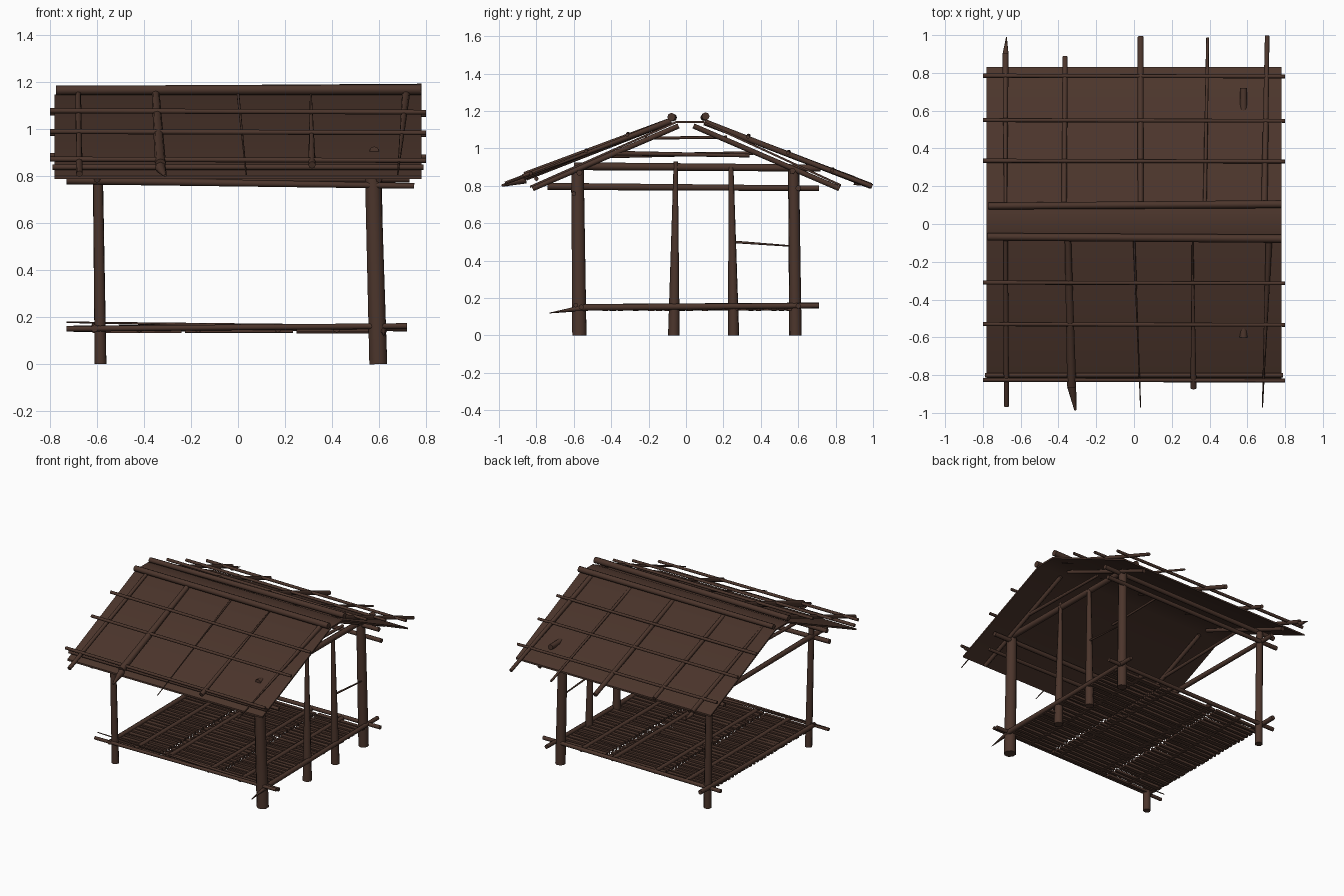
import bpy, bmesh, math, random
from mathutils import Vector, Matrix

random.seed(4)
cube = bpy.data.objects.get("Cube")
if cube:
    bpy.data.objects.remove(cube, do_unlink=True)

wood = bpy.data.materials.new("dark_brown_wood")
wood.use_nodes = True
BROWN = (0.072, 0.036, 0.025, 1)
wood.diffuse_color = BROWN
wood.node_tree.nodes["Principled BSDF"].inputs["Base Color"].default_value = BROWN


def finish(bm, name):
    bmesh.ops.recalc_face_normals(bm, faces=bm.faces)
    mesh = bpy.data.meshes.new(name)
    bm.to_mesh(mesh)
    bm.free()
    for p in mesh.polygons:
        p.use_smooth = True
    mesh.set_sharp_from_angle(angle=math.radians(50))
    mesh.materials.append(wood)
    obj = bpy.data.objects.new(name, mesh)
    bpy.context.scene.collection.objects.link(obj)
    return obj


def add_pole(bm, a, b, r1, r2, sides=8):
    a, b = Vector(a), Vector(b)
    d = b - a
    m = Matrix.Translation((a + b) / 2) @ d.to_track_quat('Z', 'Y').to_matrix().to_4x4()
    bmesh.ops.create_cone(bm, cap_ends=True, segments=sides, radius1=r1,
                          radius2=r2, depth=d.length, matrix=m)


def pole(name, a, b, r1, r2=None):
    bm = bmesh.new()
    add_pole(bm, a, b, r1, r1 if r2 is None else r2)
    return finish(bm, name)


# Corner posts and the two inner posts on the left side
pole("front_left_post", (0.597, -0.57, 0), (0.572, -0.58, 0.89), 0.041, 0.036)
pole("front_right_post", (-0.585, -0.565, 0), (-0.597, -0.58, 0.86), 0.025, 0.02)
pole("back_left_post", (0.595, 0.585, 0), (0.58, 0.575, 0.89), 0.034, 0.03)
pole("back_right_post", (-0.585, 0.59, 0), (-0.597, 0.585, 0.86), 0.027, 0.023)
pole("inner_post_front", (0.6, -0.065, 0), (0.59, -0.055, 0.93), 0.031, 0.011)
pole("inner_post_back", (0.6, 0.255, 0), (0.59, 0.24, 0.9), 0.03, 0.014)

# Floor frame
pole("floor_beam_left", (0.62, -0.54, 0.15), (0.62, 0.71, 0.16), 0.018, 0.014)
pole("floor_beam_left_tip", (0.62, -0.73, 0.12), (0.62, -0.53, 0.15), 0.002, 0.018)
pole("floor_beam_right", (-0.61, -0.6, 0.152), (-0.61, 0.71, 0.16), 0.016)
pole("floor_beam_front", (-0.73, -0.59, 0.15), (0.72, -0.59, 0.162), 0.012, 0.012)
pole("floor_beam_front_tip", (-0.73, -0.56, 0.178), (0.72, -0.56, 0.152), 0.003, 0.014)
pole("floor_beam_back", (-0.7, 0.6, 0.15), (0.72, 0.6, 0.158), 0.014)

# Floor of three panels of tapering slats, laid end to end
bm = bmesh.new()
PITCH = 0.041
for x0, x1 in ((-0.62, -0.24), (-0.225, 0.235), (0.25, 0.62)):
    for i in range(28):
        y = -0.555 + i * PITCH
        w0, w1 = random.uniform(0.011, 0.018), random.uniform(0.006, 0.013)
        if random.random() < 0.5:
            w0, w1 = w1, w0
        corners = ((x0, y - w0), (x0, y + w0), (x1, y + w1), (x1, y - w1))
        z = 0.143 + random.uniform(-0.003, 0.003)
        low = [bm.verts.new((cx, cy, z - 0.009)) for cx, cy in corners]
        high = [bm.verts.new((cx, cy, z + 0.009)) for cx, cy in corners]
        bm.faces.new(low)
        bm.faces.new(high)
        for k in range(4):
            n = (k + 1) % 4
            bm.faces.new((low[k], low[n], high[n], high[k]))
finish(bm, "floor_slats")
for x in (-0.42, -0.17, 0.17, 0.42):
    pole("floor_joist", (x, -0.58, 0.15), (x, 0.6, 0.15), 0.016)

# Beams along the eaves
pole("front_eave_beam", (-0.73, -0.6, 0.782), (0.75, -0.6, 0.758), 0.017, 0.012)
pole("front_upper_beam", (-0.73, -0.57, 0.87), (0.73, -0.57, 0.87), 0.016)
pole("back_eave_beam", (-0.73, 0.6, 0.782), (0.73, 0.6, 0.788), 0.015)
pole("back_upper_beam", (-0.73, 0.57, 0.87), (0.73, 0.57, 0.88), 0.016)

# Cross beams and gable ties
pole("left_cross_beam", (0.58, -0.6, 0.905), (0.58, 0.72, 0.895), 0.021, 0.019)
pole("right_cross_beam", (-0.6, -0.74, 0.797), (-0.6, 0.71, 0.787), 0.019, 0.015)
pole("left_collar", (0.6, -0.37, 0.975), (0.6, 0.34, 0.962), 0.012, 0.01)
pole("right_collar", (-0.6, -0.4, 0.96), (-0.6, 0.36, 0.975), 0.012, 0.01)
pole("high_collar", (0, -0.22, 1.055), (0, 0.22, 1.06), 0.008)
pole("tie_stick", (0.6, 0.26, 0.5), (0.6, 0.58, 0.477), 0.007, 0.004)

# Roof sheet: folded profile extruded along x
bm = bmesh.new()
PROFILE = ((-0.835, 0.8), (-0.05, 1.148), (0.09, 1.148), (0.83, 0.808))
THICK = 0.012
loop = list(PROFILE) + [(y, z - THICK) for y, z in reversed(PROFILE)]
left = [bm.verts.new((0.78, y, z)) for y, z in loop]
right = [bm.verts.new((-0.78, y, z)) for y, z in loop]
count = len(loop)
for i in range(count):
    j = (i + 1) % count
    bm.faces.new((left[i], left[j], right[j], right[i]))
for side in (left, right):
    for i in range(3):
        bm.faces.new((side[i], side[i + 1], side[count - 2 - i], side[count - 1 - i]))
finish(bm, "roof_sheet")

# Inner rafters under the sheet
for x in (-0.6, 0.6):
    for s in (-1, 1):
        pole("inner_rafter", (x, s * 0.82, 0.785), (x, s * 0.04, 1.12), 0.014)


# Poles over the sheet, following the slope
def outer_z(y):
    return 1.2 - 0.4 * abs(y)


def rafter(name, x_top, x_end, y_top, y_end, r_top, r_end):
    pole(name, (x_top, y_top, outer_z(y_top) - 0.02),
         (x_end, y_end, outer_z(y_end) - 0.005), r_top, r_end)


FRONT = ((-0.68, -0.675, -0.965, 0.012, 0.014), (0.0, 0.035, -0.97, 0.006, 0.003),
         (0.31, 0.315, -0.87, 0.004, 0.016), (0.715, 0.68, -0.97, 0.017, 0.003))
for xt, xe, ye, rt, re in FRONT:
    rafter("front_rafter", xt, xe, -0.08, ye, rt, re)
rafter("front_wide_rafter", -0.35, -0.33, -0.08, -0.86, 0.017, 0.024)
rafter("front_wide_rafter_tip", -0.33, -0.31, -0.86, -0.985, 0.024, 0.006)
BACK = ((-0.68, -0.68, 0.9, 0.008, 0.016), (-0.37, -0.365, 0.885, 0.014, 0.014),
        (0.035, 0.035, 0.99, 0.015, 0.016), (0.375, 0.39, 0.985, 0.01, 0.008),
        (0.69, 0.705, 0.995, 0.017, 0.012))
for xt, xe, ye, rt, re in BACK:
    rafter("back_rafter", xt, xe, 0.1, ye, rt, re)
rafter("back_rafter_tip", -0.68, -0.675, 0.9, 0.99, 0.016, 0.002)

# Purlins across the rafters
for y in (-0.825, -0.53, -0.31, 0.335, 0.55, 0.785):
    z = outer_z(y) + 0.002
    pole("purlin", (-0.8, y, z), (0.8, y - 0.004, z - 0.006), 0.011, 0.01)
pole("lower_eave_purlin", (-0.79, -0.8, 0.838), (0.79, -0.8, 0.838), 0.012)

# Ridge poles
pole("front_ridge_pole", (-0.775, -0.068, 1.165), (0.78, -0.078, 1.168), 0.02, 0.022)
pole("back_ridge_pole", (-0.77, 0.095, 1.165), (0.78, 0.105, 1.172), 0.018, 0.021)
